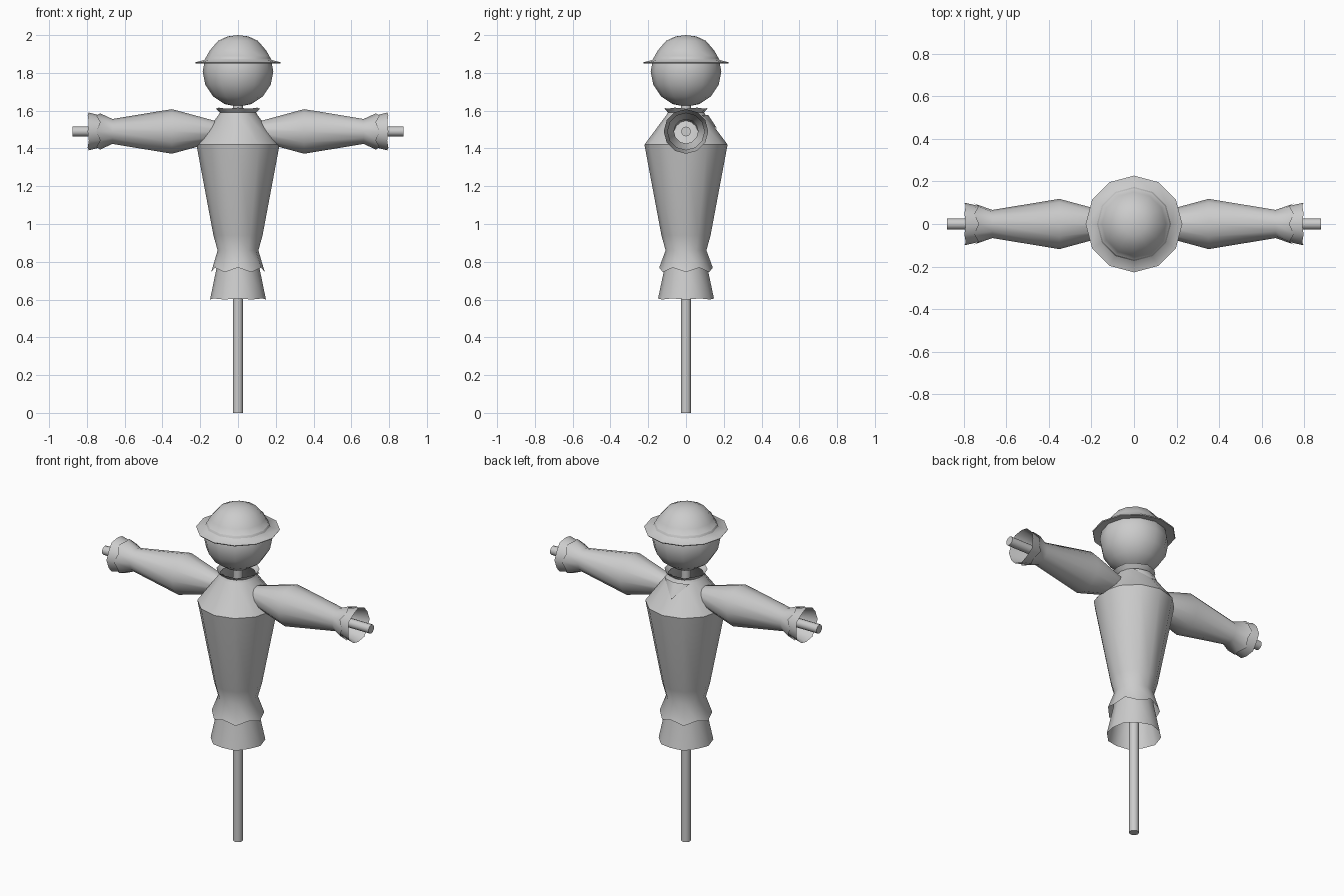
import bpy, bmesh
from math import sin, cos, pi, radians
from mathutils import Matrix

if "Cube" in bpy.data.objects:
    bpy.data.objects.remove(bpy.data.objects["Cube"])

N = 12
UP = Matrix.Identity(4)


def make_object(name, bm, matrix=UP, angle=40):
    bmesh.ops.remove_doubles(bm, verts=bm.verts, dist=1e-5)
    bmesh.ops.recalc_face_normals(bm, faces=bm.faces)
    mesh = bpy.data.meshes.new(name)
    bm.to_mesh(mesh)
    bm.free()
    ob = bpy.data.objects.new(name, mesh)
    bpy.context.collection.objects.link(ob)
    ob.matrix_world = matrix
    bpy.ops.object.select_all(action='DESELECT')
    ob.select_set(True)
    bpy.context.view_layer.objects.active = ob
    bpy.ops.object.shade_smooth_by_angle(angle=radians(angle))
    return ob


def lathe(name, profile, matrix=UP, sides=N, jag=0.0, angle=40):
    """Revolve (radius, height) points; the last ring can be ragged by +-jag."""
    bm = bmesh.new()
    rings = []
    for k, (r, z) in enumerate(profile):
        j = jag if k == len(profile) - 1 else 0
        rings.append([bm.verts.new((r * cos(2 * pi * i / sides), r * sin(2 * pi * i / sides),
                                    z + (j if i % 2 else -j))) for i in range(sides)])
    for a, b in zip(rings, rings[1:]):
        for i in range(sides):
            n = (i + 1) % sides
            bm.faces.new((a[i], a[n], b[n], b[i]))
    return make_object(name, bm, matrix, angle)


# Wooden post and crossbar
lathe("post", [(0, 0), (0.027, 0), (0.027, 1.66), (0, 1.66)], sides=10)
ACROSS = Matrix.Translation((0, 0, 1.49)) @ Matrix.Rotation(pi / 2, 4, 'Y')
lathe("crossbar", [(0, -0.877), (0.026, -0.877), (0.026, 0.877), (0, 0.877)], ACROSS, 10)

# Stuffed torso with ragged hem, and the underlayer below it
lathe("torso", [(0.095, 1.59), (0.105, 1.575), (0.22, 1.42), (0.13, 0.94),
                (0.108, 0.86), (0.142, 0.757)], jag=0.012)
lathe("underskirt", [(0.1, 0.86), (0.113, 0.77), (0.148, 0.603)], jag=0.003)

# Sleeves and ragged cuffs, one set per side
for side, turn in (("right", 0), ("left", pi)):
    m = Matrix.Rotation(turn, 4, 'Z') @ ACROSS
    lathe(side + "_sleeve", [(0.05, 0.1), (0.118, 0.35), (0.066, 0.665), (0.096, 0.74)],
          m, jag=0.01)
    lathe(side + "_cuff", [(0.064, 0.665), (0.085, 0.73), (0.1, 0.793)], m, jag=0.003)

# Neckerchief: flared band plus a point hanging at the back
lathe("neckerchief_band", [(0.103, 1.578), (0.096, 1.59), (0.117, 1.613)], jag=0.003)
bm = bmesh.new()
tip = bm.verts.new((-0.02, 0.168, 1.5))
rim = [bm.verts.new((0.117 * cos(a), 0.117 * sin(a), 1.578))
       for a in (radians(d) for d in (45, 60, 90, 120, 135))]
for a, b in zip(rim, rim[1:]):
    bm.faces.new((tip, a, b))
make_object("neckerchief_point", bm)

# Head
lathe("head", [(0.187 * sin(t), 1.808 - 0.187 * cos(t)) for t in (pi * i / 8 for i in range(6))]
      + [(0.155, 1.9)], angle=60)

# Hat: rounded crown and a thin drooping brim
lathe("hat", [(0, 2.0), (0.055, 1.993), (0.105, 1.97), (0.15, 1.918), (0.177, 1.868),
              (0.227, 1.856), (0.224, 1.851), (0.17, 1.86)], angle=50)
